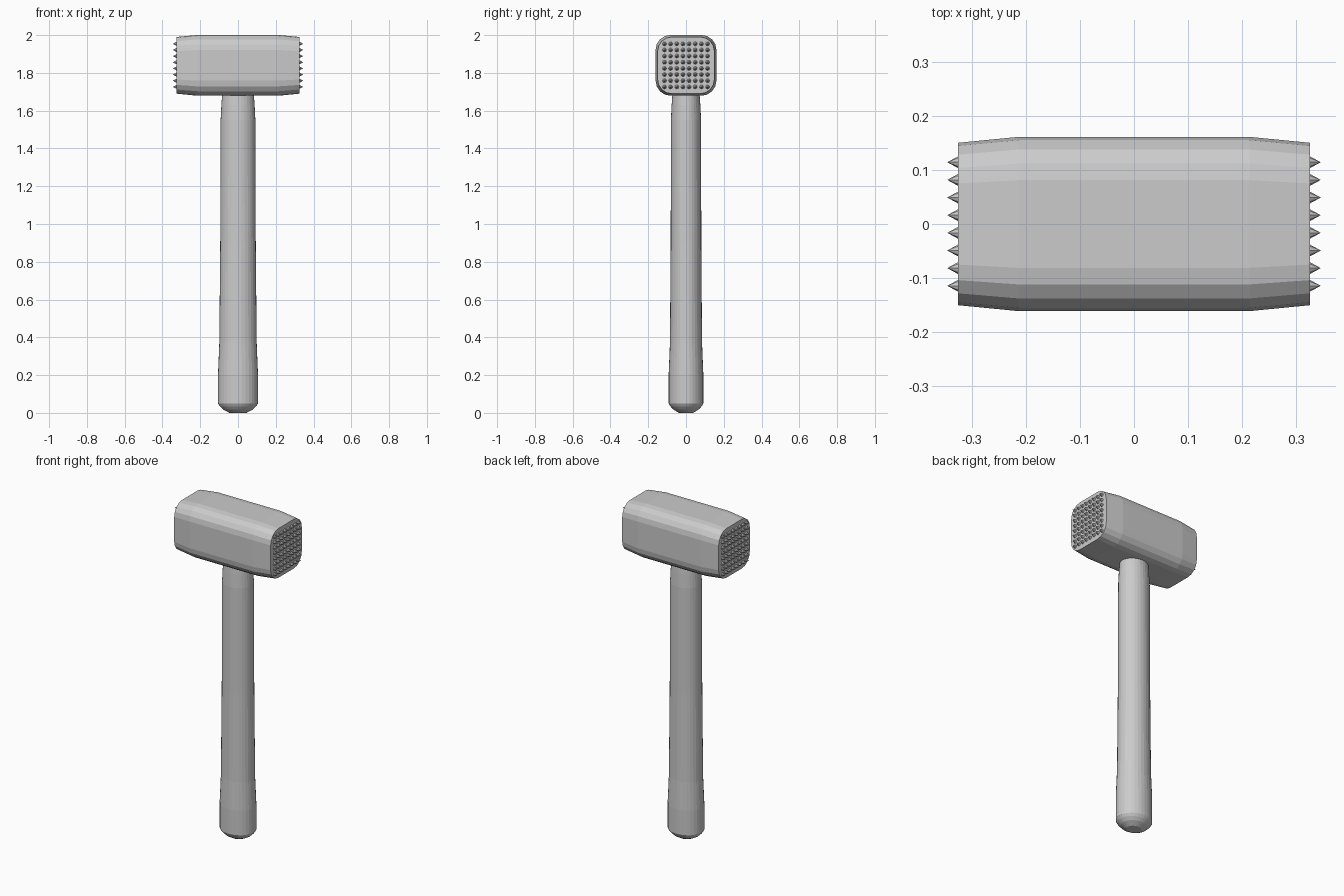
import bpy
import bmesh
from math import sin, cos, pi
from mathutils import Matrix, Vector

if "Cube" in bpy.data.objects:
    bpy.data.objects.remove(bpy.data.objects["Cube"])

HEAD_Z = 1.84


def loft(name, rings):
    """Skin a list of equal-length point rings and cap both ends."""
    bm = bmesh.new()
    loops = [[bm.verts.new(p) for p in ring] for ring in rings]
    n = len(loops[0])
    for a, b in zip(loops, loops[1:]):
        for i in range(n):
            j = (i + 1) % n
            bm.faces.new((a[i], a[j], b[j], b[i]))
    bm.faces.new(loops[0][::-1])
    bm.faces.new(loops[-1])
    return finish(name, bm)


def finish(name, bm):
    bmesh.ops.recalc_face_normals(bm, faces=bm.faces[:])
    mesh = bpy.data.meshes.new(name)
    bm.to_mesh(mesh)
    bm.free()
    obj = bpy.data.objects.new(name, mesh)
    bpy.context.collection.objects.link(obj)
    return obj


def ellipse(z, rx, ry, n=32):
    return [(rx * cos(2 * pi * i / n), ry * sin(2 * pi * i / n), z) for i in range(n)]


def rounded_square(x, half, radius, steps=4):
    pts = []
    for k in range(4):
        mid = pi / 4 + k * pi / 2
        cy = (half - radius) * (1 if cos(mid) > 0 else -1)
        cz = (half - radius) * (1 if sin(mid) > 0 else -1)
        for s in range(steps + 1):
            a = k * pi / 2 + s * pi / 2 / steps
            pts.append((x, cy + radius * cos(a), HEAD_Z + cz + radius * sin(a)))
    return pts


# Oval handle with swollen, chamfered butt
handle = [(0, 0.045, 0.038), (0.018, 0.078, 0.067), (0.035, 0.096, 0.083),
          (0.05, 0.106, 0.092), (0.2, 0.106, 0.092), (0.37, 0.099, 0.085),
          (0.9, 0.094, 0.081), (1.55, 0.092, 0.08), (1.63, 0.088, 0.076),
          (1.70, 0.083, 0.071)]
loft("handle", [ellipse(*h) for h in handle])

# Rounded square head, tapered toward both striking faces
head = [(-0.325, 0.15, 0.075), (-0.213, 0.161, 0.08),
        (0.213, 0.161, 0.08), (0.325, 0.15, 0.075)]
loft("mallet_head", [rounded_square(*h) for h in head])

# 8 x 8 grid of spikes on each striking face
for side, name in ((1, "right_spikes"), (-1, "left_spikes")):
    bm = bmesh.new()
    turn = Matrix.Rotation(side * pi / 2, 4, 'Y')
    for i in range(8):
        for j in range(8):
            pos = Vector((side * 0.334, (i - 3.5) * 0.0326, HEAD_Z + (j - 3.5) * 0.0326))
            bmesh.ops.create_cone(bm, cap_ends=True, segments=8, radius1=0.012,
                                  radius2=0, depth=0.022,
                                  matrix=Matrix.Translation(pos) @ turn)
    finish(name, bm)
